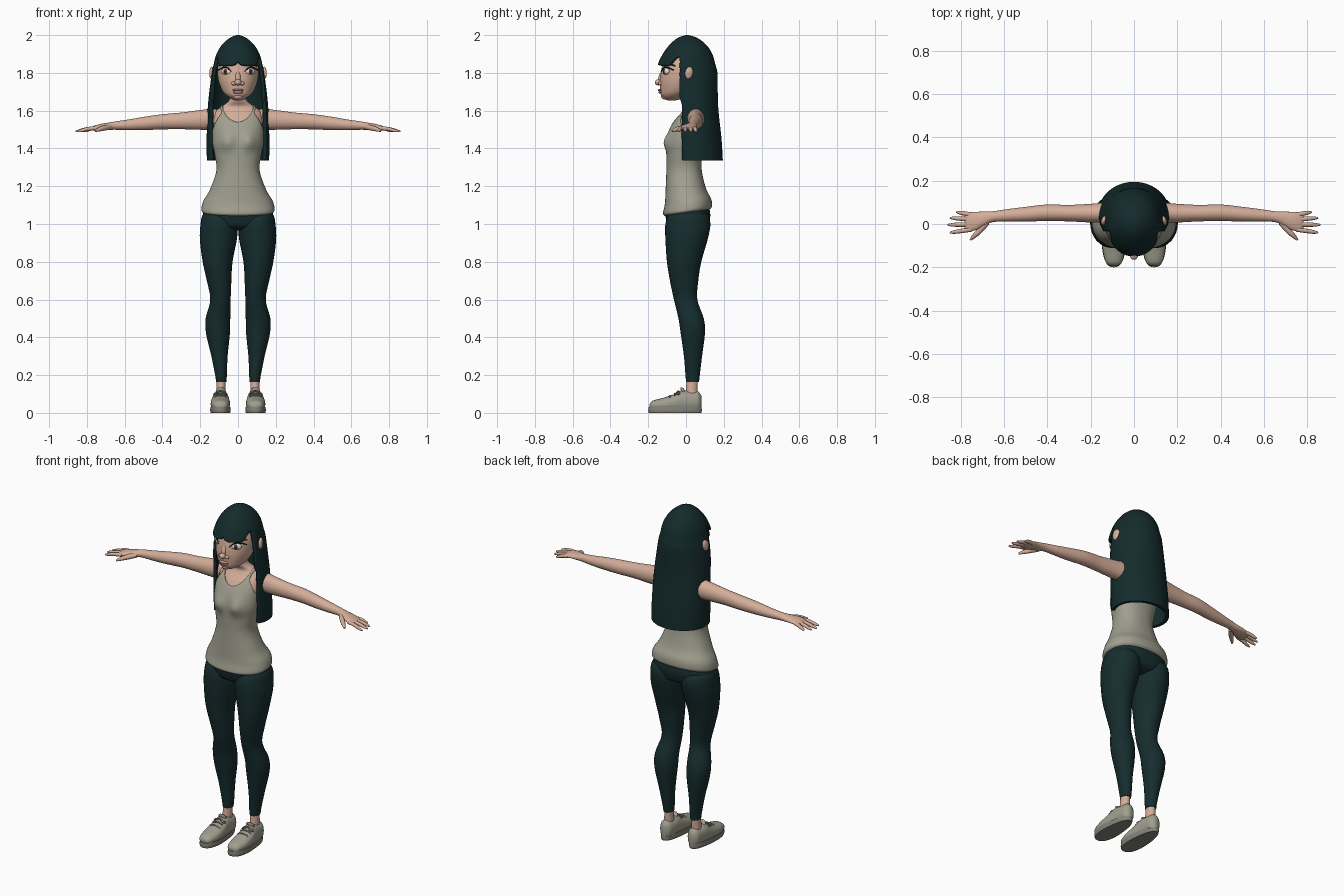
import bpy, bmesh
from math import sin, cos, pi, exp, copysign
from mathutils import Vector
from mathutils.bvhtree import BVHTree

if "Cube" in bpy.data.objects:
    bpy.data.objects.remove(bpy.data.objects["Cube"])


def material(name, r, g, b):
    m = bpy.data.materials.new(name)
    m.use_nodes = True
    m.diffuse_color = (r, g, b, 1)
    node = m.node_tree.nodes["Principled BSDF"]
    node.inputs["Base Color"].default_value = (r, g, b, 1)
    node.inputs["Roughness"].default_value = 0.8
    return m


SKIN = material("skin", 0.66, 0.42, 0.32)
LIPS = material("lips", 0.55, 0.31, 0.25)
HAIR = material("dark_teal_hair", 0.007, 0.024, 0.025)
DENIM = material("dark_teal_denim", 0.008, 0.026, 0.027)
CLOTH = material("stone_cloth", 0.35, 0.345, 0.275)
SOLE = material("grey_sole", 0.23, 0.225, 0.19)
WHITE = material("eye_white", 0.75, 0.73, 0.7)
IRIS = material("brown_iris", 0.09, 0.04, 0.02)
BLACK = material("black", 0.006, 0.008, 0.008)
AXES = {"X": (0, 1, 2), "Y": (1, 0, 2), "Z": (2, 0, 1)}


def finish(me, mat, name):
    me.materials.append(mat)
    me.shade_smooth()
    me.set_sharp_from_angle(angle=0.8)
    ob = bpy.data.objects.new(name, me)
    bpy.context.collection.objects.link(ob)
    return ob


def smooth_rings(rings, steps):
    """Interpolate the section values with a Catmull-Rom spline."""
    out = []
    for i in range(len(rings) - 1):
        p0, p3 = rings[max(i - 1, 0)], rings[min(i + 2, len(rings) - 1)]
        for k in range(steps):
            t = k / steps
            out.append([0.5 * (2 * b + (c - a) * t + (2 * a - 5 * b + 4 * c - d) * t * t
                               + (3 * b - a - 3 * c + d) * t ** 3)
                        for a, b, c, d in zip(p0, rings[i], rings[i + 1], p3)])
    return out + [list(rings[-1])]


def loft(name, mat, rings, axis="Z", side=1, sides=32, steps=5, power=2.0, deform=None):
    """Skin superellipse sections (position, centre a, centre b, radius a, radius b)."""
    bm = bmesh.new()
    along, ia, ib = AXES[axis]
    loops = []
    for t, a, b, ra, rb in smooth_rings(rings, steps):
        loop = []
        for j in range(sides):
            u, w = cos(2 * pi * j / sides), sin(2 * pi * j / sides)
            co = Vector()
            co[along] = t
            co[ia] = a + max(ra, 0.001) * copysign(abs(u) ** (2 / power), u)
            co[ib] = b + max(rb, 0.001) * copysign(abs(w) ** (2 / power), w)
            if deform:
                co = deform(co)
            co.x *= side
            loop.append(bm.verts.new(co))
        loops.append(loop)
    for lo, hi in zip(loops, loops[1:]):
        for j in range(sides):
            k = (j + 1) % sides
            bm.faces.new((lo[j], lo[k], hi[k], hi[j]))
    bm.faces.new(loops[0])
    bm.faces.new(loops[-1])
    bmesh.ops.recalc_face_normals(bm, faces=bm.faces)
    me = bpy.data.meshes.new(name)
    bm.to_mesh(me)
    bm.free()
    return finish(me, mat, name)


def trim(ob, test, thickness):
    """Cut away faces, even out the cut edge and give the shell a thickness."""
    bm = bmesh.new()
    bm.from_mesh(ob.data)
    cut = [f for f in bm.faces if test(*f.calc_center_median())]
    bmesh.ops.delete(bm, geom=cut, context="FACES")
    for _ in range(5):
        moved = {}
        for v in bm.verts:
            near = [e.other_vert(v).co for e in v.link_edges if e.is_boundary]
            if len(near) == 2:
                moved[v] = v.co * 0.5 + (near[0] + near[1]) * 0.25
        for v, co in moved.items():
            v.co = co
    bm.to_mesh(ob.data)
    bm.free()
    mod = ob.modifiers.new("thickness", "SOLIDIFY")
    mod.thickness = thickness


def ball(name, mat, loc, radii, turn=0.0, tilt=0.0):
    bpy.ops.mesh.primitive_uv_sphere_add(segments=24, ring_count=14, location=loc,
                                         rotation=(tilt, 0, turn))
    ob = bpy.context.object
    ob.name, ob.scale = name, radii
    ob.data.materials.append(mat)
    ob.data.shade_smooth()


def tube(name, mat, points, depth, radii):
    cu = bpy.data.curves.new(name, "CURVE")
    cu.dimensions, cu.bevel_depth, cu.bevel_resolution = "3D", depth, 3
    cu.use_fill_caps = True
    sp = cu.splines.new("NURBS")
    sp.points.add(len(points) - 1)
    for p, co, r in zip(sp.points, points, radii):
        p.co, p.radius = (*co, 1), r
    sp.use_endpoint_u, sp.order_u, sp.resolution_u = True, 3, 5
    cu.materials.append(mat)
    bpy.context.collection.objects.link(bpy.data.objects.new(name, cu))


# Torso, neck and vest
TORSO = [(1.06, 0, .008, .184, .12), (1.075, 0, .008, .194, .13), (1.12, 0, .01, .184, .122),
         (1.18, 0, 0, .15, .108), (1.28, 0, -.01, .115, .094), (1.36, 0, -.01, .122, .094),
         (1.43, 0, -.004, .135, .098), (1.5, 0, .01, .137, .098), (1.56, 0, .025, .136, .08),
         (1.6, 0, .035, .122, .06), (1.625, 0, .035, .09, .052), (1.66, 0, .015, .052, .05),
         (1.74, 0, 0, .045, .045)]


def vest_shape(co):
    if co.y < 0:
        co.y -= 0.022 * exp(-((abs(co.x) - .058) / .04) ** 2 - ((co.z - 1.435) / .045) ** 2)
    co.z += 0.15 * co.y * max(0, min(1, (1.2 - co.z) / .1))
    return co


def vest_opening(x, y, z):
    neck = (x / .085) ** 2 + ((z - 1.645) / (.105 if y < .03 else .05)) ** 2 < 1
    arm = abs(x) > .09 and ((y - .04) / .07) ** 2 + ((z - 1.55) / .072) ** 2 < 1
    return z > 1.632 or neck or arm


loft("torso_skin", SKIN, [(t, a, b, ra - .007, rb - .007) for t, a, b, ra, rb in TORSO[3:]],
     power=2.2)
vest = loft("vest", CLOTH, TORSO, sides=96, steps=8, power=2.25, deform=vest_shape)
trim(vest, vest_opening, .006)

# Trousers seat
loft("trousers_seat", DENIM, [(.965, 0, .01, .06, .05), (.985, 0, .01, .14, .1),
     (1.02, 0, .01, .184, .115), (1.06, 0, .01, .184, .118), (1.12, 0, .01, .165, .105)], power=2.3)

# Head, with a lookup that finds the surface of the face
head = loft("head", SKIN, [(1.655, 0, -.075, .018, .022), (1.662, 0, -.07, .035, .045),
    (1.682, 0, -.058, .064, .074), (1.71, 0, -.038, .086, .098), (1.76, 0, -.02, .104, .118),
    (1.82, 0, -.01, .109, .12), (1.86, 0, -.003, .1, .117), (1.9, 0, 0, .085, .09),
    (1.95, 0, 0, .05, .05), (1.97, 0, 0, .01, .01)], sides=48)
FACE = BVHTree.FromPolygons([v.co for v in head.data.vertices],
                            [p.vertices[:] for p in head.data.polygons])


def on_face(x, z, lift=0.0):
    hit, normal = FACE.ray_cast(Vector((x, -1, z)), Vector((0, 1, 0)))[:2]
    return hit + normal * lift


# Nose and mouth
ball("nose_bridge", SKIN, (0, -.132, 1.775), (.014, .014, .036), tilt=-.25)
ball("nose_tip", SKIN, (0, -.147, 1.75), (.018, .018, .016))
ball("upper_lip", LIPS, (0, -.137, 1.709), (.03, .012, .007))
ball("lower_lip", LIPS, (0, -.133, 1.698), (.026, .013, .008))
ball("chin", SKIN, (0, -.112, 1.675), (.026, .02, .016))

# Long hair with a fringe, open in front of the face
hair = loft("long_hair", HAIR, [(1.335, 0, .05, .165, .145), (1.45, 0, .045, .166, .143),
    (1.6, 0, .035, .161, .137), (1.7, 0, .022, .152, .146), (1.8, 0, .01, .138, .156),
    (1.84, 0, .003, .13, .154), (1.9, 0, .008, .114, .131), (1.95, 0, .01, .084, .096),
    (1.985, 0, .008, .044, .052), (2.0, 0, .006, .008, .008)], sides=128, steps=10)


def hair_opening(x, y, z):
    edge = 1.842 + .045 * max(0, min(1, (y + .09) / .04)) + .02 * exp(-(x / .012) ** 2)
    front = -.033 if z > 1.65 else -.022
    return z < 1.3355 or (y < front and z < edge)


trim(hair, hair_opening, .018)

# Everything that comes in pairs
for s, word in ((1, "left_"), (-1, "right_")):
    # Face details
    ball(word + "nostril", SKIN, (s * .021, -.133, 1.744), (.013, .014, .011))
    ball(word + "ear", SKIN, (s * .139, .016, 1.8), (.012, .022, .033), turn=s * .3, tilt=-.15)
    out = Vector((s * sin(.45), -cos(.45), 0))
    eye = on_face(s * .064, 1.808, -.004)
    ball(word + "eye", WHITE, eye, (.031, .014, .018), turn=s * .45)
    ball(word + "iris", IRIS, eye + out * .009, (.013, .007, .014), turn=s * .45)
    ball(word + "pupil", BLACK, eye + out * .0125, (.006, .0045, .007), turn=s * .45)
    lash = [(.034, 1.806), (.05, 1.827), (.075, 1.831), (.098, 1.814)]
    tube(word + "eyelash", BLACK, [on_face(s * x, z, .007) for x, z in lash], .004, (.5, 1, 1, .6))
    brow = [(.026, 1.84), (.05, 1.845), (.075, 1.848), (.098, 1.836)]
    tube(word + "eyebrow", HAIR, [on_face(s * x, z, .003) for x, z in brow], .006, (.7, 1, 1, .4))

    # Arm and hand
    loft(word + "arm", SKIN, [(.07, .045, 1.55, .03, .04), (.13, .052, 1.555, .045, .055),
        (.2, .05, 1.551, .043, .052), (.3, .05, 1.546, .038, .044), (.4, .052, 1.541, .038, .04),
        (.5, .045, 1.532, .034, .035), (.58, .04, 1.525, .029, .028), (.65, .034, 1.521, .025, .022),
        (.69, .025, 1.517, .032, .019), (.73, .014, 1.513, .042, .016),
        (.765, .009, 1.507, .043, .012), (.782, .009, 1.505, .032, .006)], axis="X", side=s)
    fingers = {"little": (.043, .82, .055), "ring": (.021, .85, .028),
               "middle": (-.002, .86, -.004), "index": (-.025, .85, -.04)}
    for finger, (base, tip_x, tip_y) in fingers.items():
        a, b = Vector((s * .75, base, 1.507)), Vector((s * tip_x, tip_y, 1.49))
        path = [a, a.lerp(b, .4) + Vector((0, 0, .006)), a.lerp(b, .85), b]
        tube(word + finger + "_finger", SKIN, path, .0105, (1, 1, .85, .35))
    thumb = [(s * .68, .008, 1.514), (s * .71, -.03, 1.508), (s * .738, -.055, 1.5),
             (s * .755, -.073, 1.492)]
    tube(word + "thumb", SKIN, thumb, .0125, (1.2, 1.1, .9, .4))

    # Leg and ankle
    loft(word + "trouser_leg", DENIM, [(.163, .089, .035, .027, .034), (.2, .09, .035, .031, .038),
        (.3, .098, .037, .043, .048), (.42, .106, .036, .063, .064), (.5, .106, .027, .065, .067),
        (.6, .093, -.002, .054, .062), (.7, .1, -.01, .065, .075), (.8, .108, -.01, .079, .091),
        (.92, .104, .003, .098, .112), (1.0, .1, .01, .098, .119), (1.05, .1, .012, .086, .1),
        (1.08, .09, .01, .05, .05)], side=s)
    loft(word + "ankle", SKIN, [(.06, .09, .03, .027, .034), (.12, .09, .03, .025, .031),
                                (.19, .089, .034, .023, .029)], side=s)

    # Shoe: sole with a narrow heel, upper, tongue and laces
    def heel(co):
        co.x = .093 + (co.x - .093) * (1 - 1.4 * max(0, co.y + .1))
        return co

    loft(word + "shoe_sole", SOLE, [(0, .093, -.058, .053, .139), (.012, .093, -.058, .056, .142),
         (.03, .093, -.058, .054, .14)], side=s, sides=48, steps=2, power=2.5, deform=heel)
    loft(word + "shoe_upper", CLOTH, [(-.192, .093, .036, .02, .012), (-.175, .093, .04, .038, .025),
        (-.12, .093, .044, .051, .036), (-.06, .093, .052, .05, .048), (-.02, .092, .06, .045, .06),
        (.03, .091, .06, .041, .053), (.065, .091, .06, .034, .052), (.082, .091, .055, .015, .035)],
        axis="Y", side=s, power=2.2)
    ball(word + "shoe_tongue", CLOTH, (s * .092, -.015, .115), (.026, .01, .023), tilt=.5)
    for i in range(3):
        y, z = -.085 + .025 * i, .096 + .01 * i
        lace = [(s * .093 + d, y, z - abs(d) * .55 + .004) for d in (-.033, -.015, .015, .033)]
        tube(word + "shoe_lace_%d" % (i + 1), SOLE, lace, .004, (1, 1, 1, 1))
    for d in (-1, 1):
        bow = [(s * .093 + d * x, y, .116 - x * .5) for x, y in
               ((0, -.04), (.025, -.058), (.038, -.04), (.025, -.025), (0, -.04))]
        tube(word + "shoe_bow", SOLE, bow, .0035, (1,) * 5)
